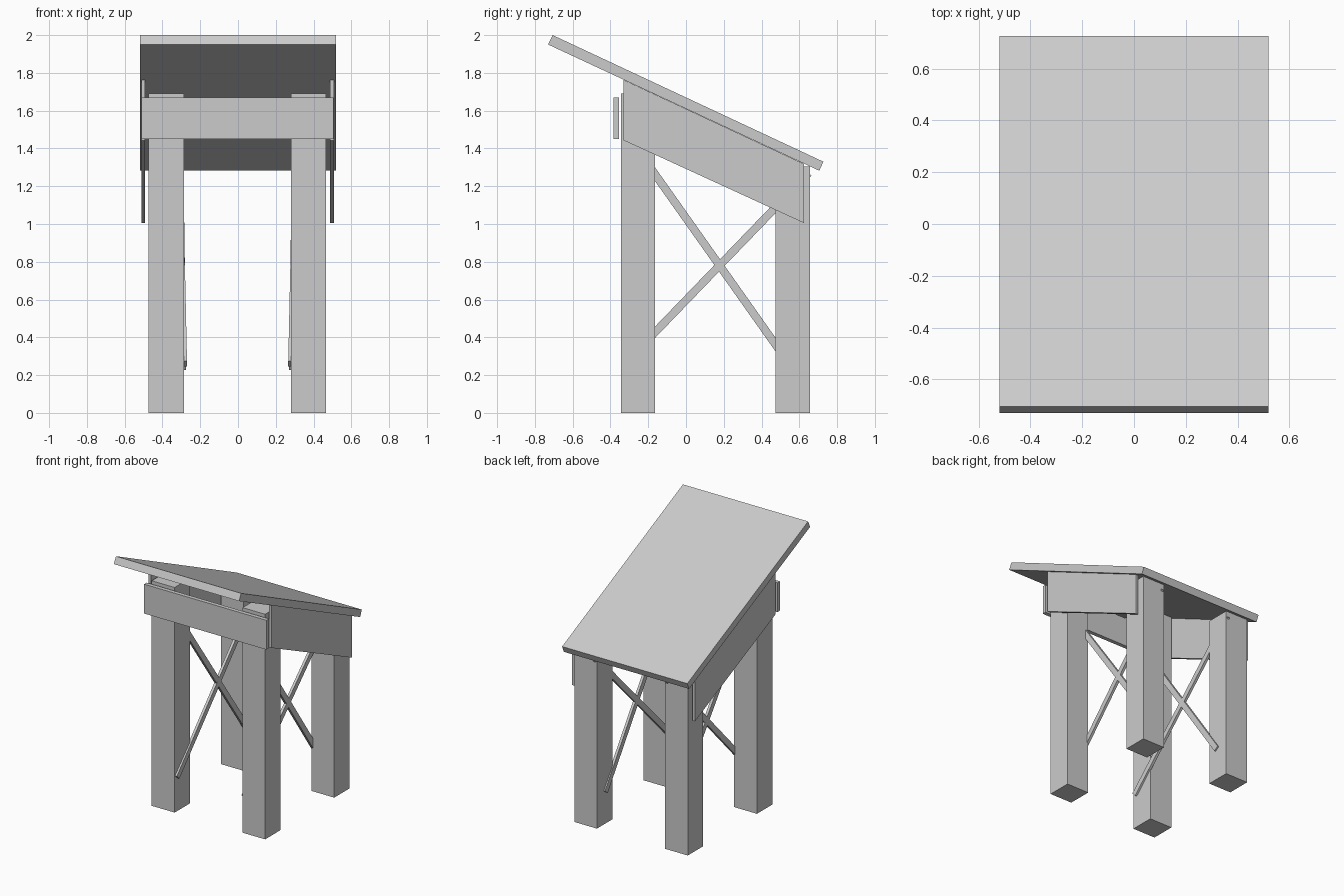
import bpy, bmesh
from mathutils import Vector

if "Cube" in bpy.data.objects:
    bpy.data.objects.remove(bpy.data.objects["Cube"])


def mesh_object(name, bm):
    bmesh.ops.recalc_face_normals(bm, faces=bm.faces)
    me = bpy.data.meshes.new(name)
    bm.to_mesh(me)
    bm.free()
    ob = bpy.data.objects.new(name, me)
    bpy.context.collection.objects.link(ob)
    return ob


def slab(name, profile, x0, x1):
    """Extrude a (y, z) side profile from x0 to x1."""
    bm = bmesh.new()
    face = bm.faces.new([bm.verts.new((x0, y, z)) for y, z in profile])
    ext = bmesh.ops.extrude_face_region(bm, geom=[face])
    verts = [g for g in ext["geom"] if isinstance(g, bmesh.types.BMVert)]
    bmesh.ops.translate(bm, verts=verts, vec=(x1 - x0, 0, 0))
    return mesh_object(name, bm)


def box(name, x, y, z):
    return slab(name, [(y[0], z[0]), (y[1], z[0]), (y[1], z[1]), (y[0], z[1])], *x)


def strut(name, a, b, thick, width):
    """Thin rectangular bar between two points, flat in the side plane."""
    a, b = Vector(a), Vector(b)
    d = (b - a).normalized()
    side = Vector((1, 0, 0))
    side = (side - d * side.dot(d)).normalized()
    up = d.cross(side)
    bm = bmesh.new()
    bmesh.ops.create_cube(bm, size=1)
    for v in bm.verts:
        v.co = ((a + b) / 2 + d * (v.co.x * (b - a).length)
                + side * (v.co.y * thick) + up * (v.co.z * width))
    return mesh_object(name, bm)


# sloping top board
slab("table_top", [(-0.73, 1.95), (0.706, 1.282), (0.727, 1.33), (-0.706, 2.0)],
     -0.52, 0.52)

# front apron board
box("front_apron", (-0.51, 0.505), (-0.385, -0.355), (1.45, 1.67))

# legs, side aprons and crossed braces on each side
sides = {
    "left": (-1, (-0.475, -0.285), (-0.512, -0.492), 0.0),
    "right": (1, (0.28, 0.467), (0.487, 0.508), -0.004),
}
for side, (s, leg_x, apron_x, dx) in sides.items():
    box(f"front_leg_{side}", leg_x, (-0.345, -0.163), (0, 1.69))
    box(f"back_leg_{side}", leg_x, (0.475, 0.657), (0, 1.305))
    slab(f"side_apron_{side}",
         [(-0.33, 1.443), (0.625, 1.005), (0.625, 1.318), (-0.33, 1.763)], *apron_x)
    strut(f"rising_brace_{side}", (s * (0.28 + dx), -0.325, 0.26),
          (s * (0.302 + dx), 0.65, 1.27), 0.02, 0.042)
    strut(f"falling_brace_{side}", (s * (0.30 + dx), -0.25, 1.385),
          (s * (0.284 + dx), 0.56, 0.24), 0.02, 0.042)
